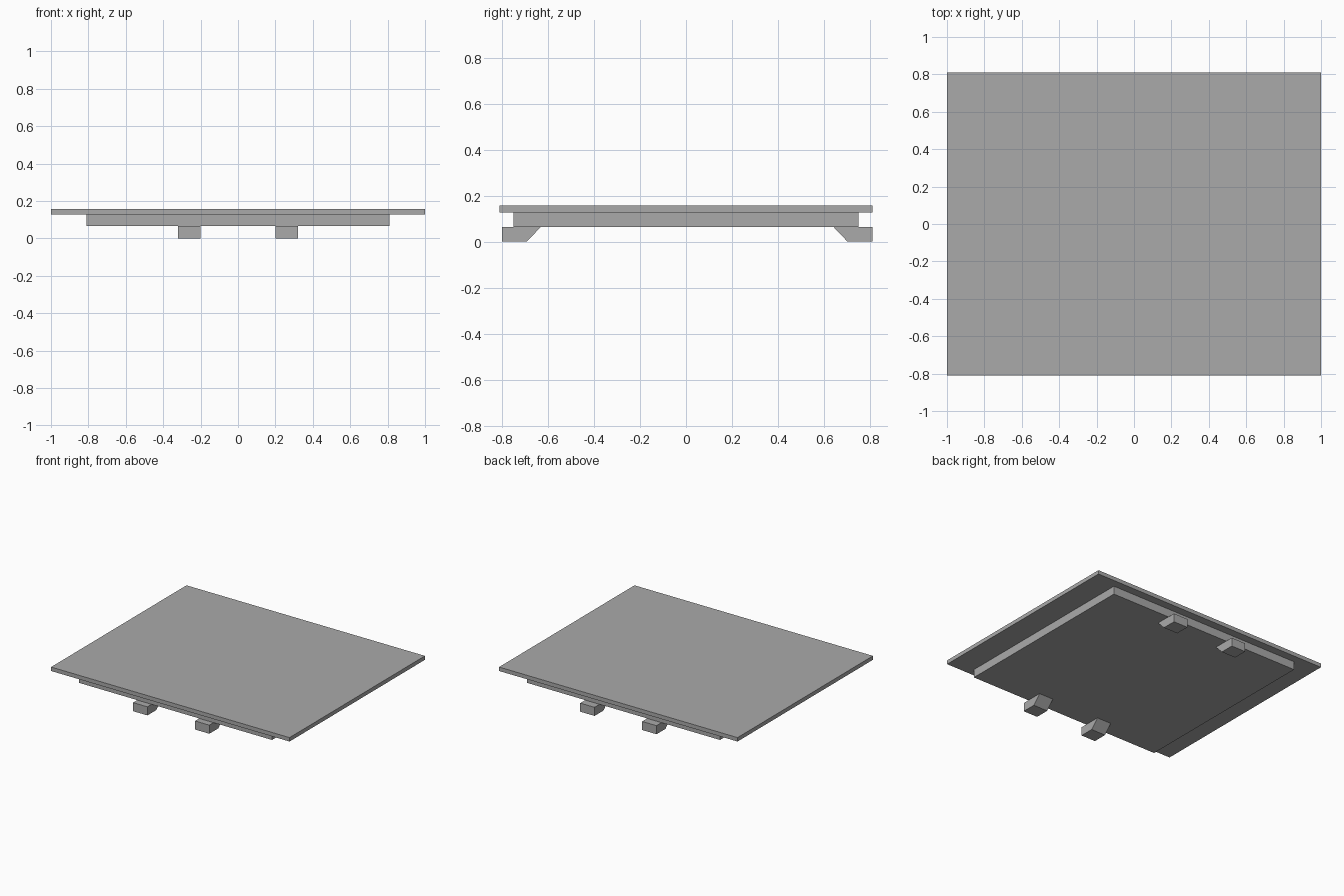
import bpy
import bmesh

cube = bpy.data.objects.get("Cube")
if cube:
    bpy.data.objects.remove(cube, do_unlink=True)

# Single plain grey
grey = bpy.data.materials.new("plain_grey")
grey.use_nodes = True
grey.diffuse_color = (0.4, 0.4, 0.4, 1)
grey.node_tree.nodes["Principled BSDF"].inputs["Base Color"].default_value = (0.4, 0.4, 0.4, 1)


def extrude_profile(name, profile, x0, x1):
    """Extrude a closed (y, z) profile along x."""
    bm = bmesh.new()
    face = bm.faces.new([bm.verts.new((x0, y, z)) for y, z in profile])
    result = bmesh.ops.extrude_face_region(bm, geom=[face])
    moved = [v for v in result["geom"] if isinstance(v, bmesh.types.BMVert)]
    bmesh.ops.translate(bm, verts=moved, vec=(x1 - x0, 0, 0))
    bmesh.ops.recalc_face_normals(bm, faces=bm.faces[:])
    mesh = bpy.data.meshes.new(name)
    bm.to_mesh(mesh)
    bm.free()
    mesh.materials.append(grey)
    obj = bpy.data.objects.new(name, mesh)
    bpy.context.collection.objects.link(obj)
    return obj


def slab(name, half_x, half_y, z0, z1):
    outline = [(-half_y, z0), (half_y, z0), (half_y, z1), (-half_y, z1)]
    return extrude_profile(name, outline, -half_x, half_x)


# Wide top board over a smaller base block
BASE_Z, BOARD_Z, TOP_Z = 0.065, 0.127, 0.157
slab("top_board", 1.0, 0.811, BOARD_Z, TOP_Z)
slab("base_block", 0.81, 0.75, BASE_Z, BOARD_Z)

# Four feet, each with a sloped inner face
for end, sign, outer in (("front", -1, 0.80), ("back", 1, 0.81)):
    foot = [(sign * outer, 0), (sign * (outer - 0.108), 0),
            (sign * (outer - 0.17), BASE_Z), (sign * outer, BASE_Z)]
    for side, x in (("right", -0.26), ("left", 0.26)):
        extrude_profile(f"{end}_{side}_foot", foot, x - 0.06, x + 0.06)
